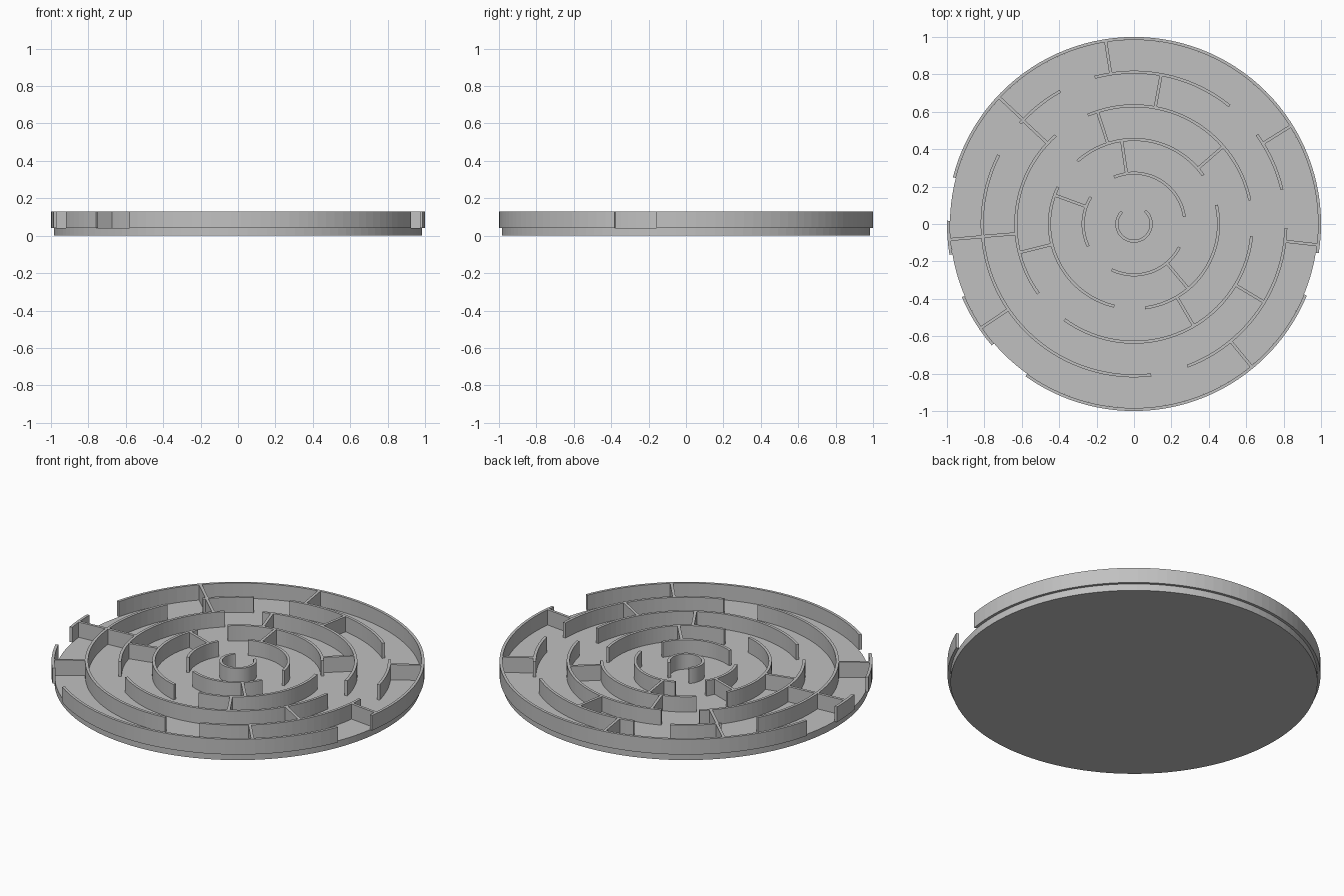
import bpy
import bmesh
import math

if "Cube" in bpy.data.objects:
    bpy.data.objects.remove(bpy.data.objects["Cube"], do_unlink=True)

BASE_TOP, WALL_TOP = 0.04, 0.13
THICK = 0.016
RING_GAP = 0.18          # spacing between neighbouring rings
STEP = 3.0               # degrees per wall facet

grey = bpy.data.materials.new("light_grey")
grey.use_nodes = True
colour = (0.53, 0.53, 0.53, 1)
grey.diffuse_color = colour
grey.node_tree.nodes["Principled BSDF"].inputs["Base Color"].default_value = colour


def outer_radius(ring):
    return 0.1 + RING_GAP * ring


def finish(name, bm):
    bmesh.ops.recalc_face_normals(bm, faces=bm.faces)
    mesh = bpy.data.meshes.new(name)
    bm.to_mesh(mesh)
    bm.free()
    mesh.materials.append(grey)
    obj = bpy.data.objects.new(name, mesh)
    bpy.context.collection.objects.link(obj)
    return obj


def sweep(name, sections):
    """Skin a chain of four-cornered cross-sections and cap both ends."""
    bm = bmesh.new()
    loops = [[bm.verts.new(p) for p in section] for section in sections]
    for a, b in zip(loops, loops[1:]):
        for i in range(4):
            j = (i + 1) % 4
            bm.faces.new((a[i], a[j], b[j], b[i]))
    bm.faces.new(loops[0])
    bm.faces.new(loops[-1])
    return finish(name, bm)


def arc_wall(name, ring, start, end):
    r_out = outer_radius(ring)
    r_in = r_out - THICK
    count = max(2, round((end - start) / STEP))
    sections = []
    for k in range(count + 1):
        a = math.radians(start + (end - start) * k / count)
        c, s = math.cos(a), math.sin(a)
        sections.append([(r * c, r * s, z) for r, z in (
            (r_in, BASE_TOP), (r_out, BASE_TOP), (r_out, WALL_TOP), (r_in, WALL_TOP))])
    return sweep(name, sections)


def spoke_wall(name, ring, angle):
    a = math.radians(angle)
    c, s = math.cos(a), math.sin(a)
    h = THICK / 2
    sections = []
    for r in (outer_radius(ring) - THICK / 2, outer_radius(ring + 1) - THICK / 2):
        sections.append([(r * c - t * s, r * s + t * c, z) for t, z in (
            (-h, BASE_TOP), (h, BASE_TOP), (h, WALL_TOP), (-h, WALL_TOP))])
    return sweep(name, sections)


# Round floor plate
bm = bmesh.new()
bmesh.ops.create_cone(bm, cap_ends=True, segments=120, radius1=0.984,
                      radius2=0.984, depth=BASE_TOP)
bmesh.ops.translate(bm, verts=bm.verts, vec=(0, 0, BASE_TOP / 2))
finish("floor_plate", bm)

# Curved walls: start and end angles for each ring, innermost first
arcs = [
    [(134, 410)],
    [(8, 113), (148, 206), (244, 333)],
    [(35, 132), (154, 256.5), (277.5, 373)],
    [(11.5, 113), (131.5, 216), (234, 354)],
    [(13, 36), (51, 105), (119, 138.5), (153, 276.5), (290.5, 358.5)],
    [(-9, 165.5), (179, 189.5), (203, 220.5), (234.5, 337.5)],
]
for ring, spans in enumerate(arcs):
    for n, (start, end) in enumerate(spans):
        arc_wall(f"ring_{ring + 1}_wall_{n + 1}", ring, start, end)

# Straight walls: angles of the spokes leaving each ring outwards
spokes = {
    1: [98.4, 160, 310],
    2: [41, 108, 194, 300.4],
    3: [79.7, 137, 184.7, 329],
    4: [32, 98.8, 136.8, 184.8, 214.2, 309.5, 353.5],
}
for ring, angles in spokes.items():
    for n, angle in enumerate(angles):
        spoke_wall(f"ring_{ring + 1}_spoke_{n + 1}", ring, angle)
